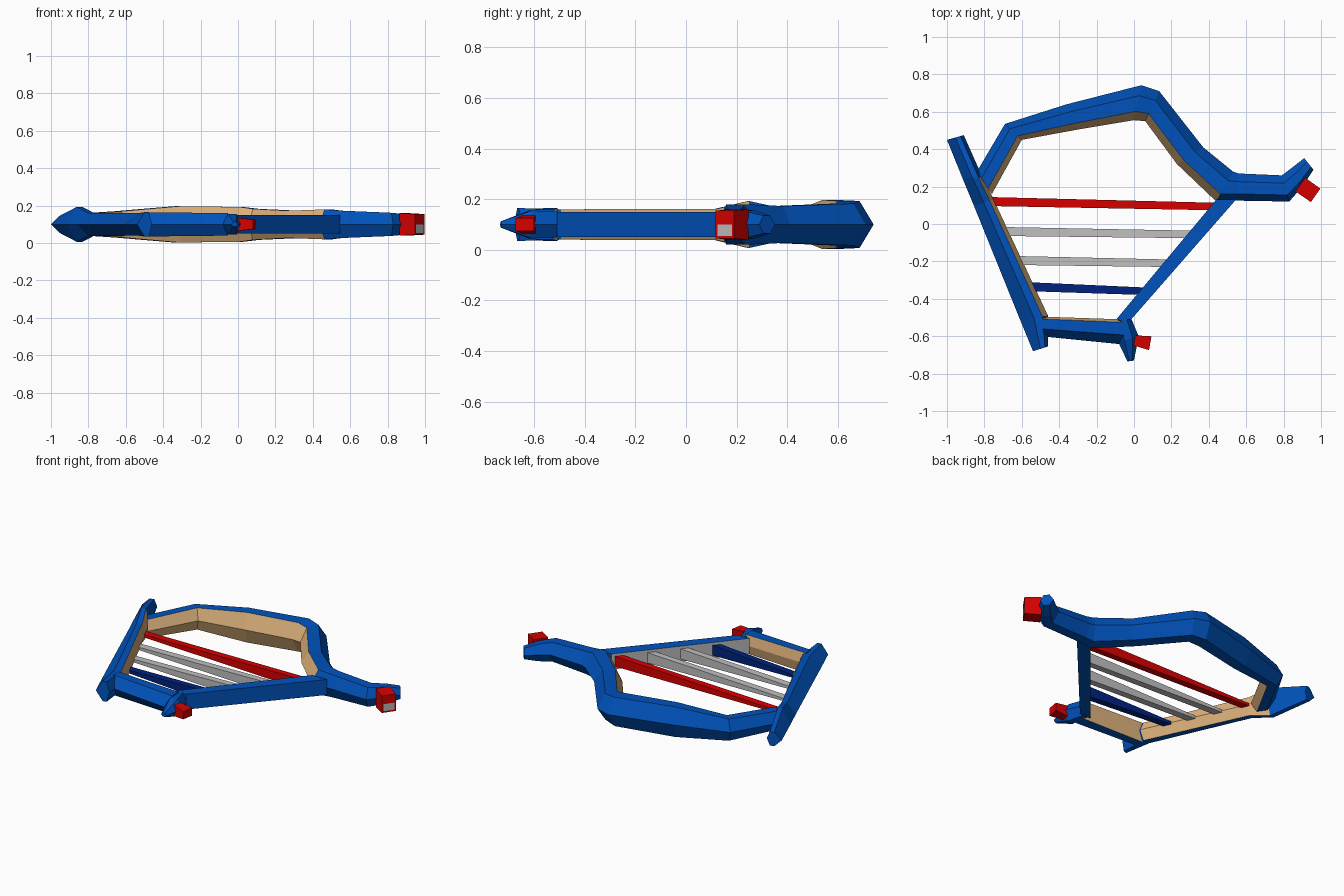
import bpy, bmesh, math
from mathutils import Vector

if "Cube" in bpy.data.objects:
    bpy.data.objects.remove(bpy.data.objects["Cube"])

ZC = 0.1  # mid-plane height


def mat(name, r, g, b):
    m = bpy.data.materials.new(name)
    m.diffuse_color = (r, g, b, 1)
    m.use_nodes = True
    m.node_tree.nodes["Principled BSDF"].inputs["Base Color"].default_value = m.diffuse_color
    return m


BLUE = mat("blue", 0.0, 0.085, 0.5)
TAN = mat("tan", 0.72, 0.44, 0.2)
RED = mat("red", 0.68, 0.0, 0.0)
GREY = mat("grey", 0.52, 0.52, 0.52)
NAVY = mat("navy", 0.0, 0.016, 0.21)


def hexagon(f, g):
    return [(0, 0), (f, 1), (g, 1), (1, 0), (g, -1), (f, -1)]


BOX = [(0, 1), (1, 1), (1, -1), (0, -1)]


def loft(name, stations, profile, mats, inner=(), segs=()):
    """Stations are (outer x, y, inner x, y, half height); the profile is
    (fraction across, height factor). Inner sides get the second material."""
    bm = bmesh.new()
    rings = []
    for ox, oy, ix, iy, h in stations:
        rings.append([bm.verts.new((ox + (ix - ox) * t, oy + (iy - oy) * t, ZC + h * s))
                      for t, s in profile])
    n = len(profile)
    for i in range(len(rings) - 1):
        for k in range(n):
            a, b = rings[i], rings[i + 1]
            f = bm.faces.new((a[k], a[(k + 1) % n], b[(k + 1) % n], b[k]))
            f.material_index = 1 if (k in inner and i in segs) else 0
    bm.faces.new(rings[0])
    bm.faces.new(rings[-1])
    bmesh.ops.recalc_face_normals(bm, faces=bm.faces)
    me = bpy.data.meshes.new(name)
    bm.to_mesh(me)
    bm.free()
    for m in mats:
        me.materials.append(m)
    ob = bpy.data.objects.new(name, me)
    bpy.context.collection.objects.link(ob)
    return ob


# Curved neck with a tan inner side, running on into the side handle
loft("curved_neck", [
    (-0.84, 0.28, -0.76, 0.16, 0.06),
    (-0.69, 0.535, -0.60, 0.45, 0.07),
    (-0.36, 0.64, -0.30, 0.505, 0.097),
    (0.04, 0.742, 0.0, 0.555, 0.093),
    (0.135, 0.71, 0.06, 0.55, 0.083),
    (0.37, 0.41, 0.23, 0.32, 0.073),
    (0.53, 0.28, 0.44, 0.12, 0.08),
    (0.56, 0.27, 0.55, 0.125, 0.073),
    (0.79, 0.26, 0.83, 0.12, 0.062),
    (0.85, 0.305, 0.90, 0.20, 0.055),
    (0.91, 0.352, 0.96, 0.29, 0.035),
], hexagon(0.3, 0.75), [BLUE, TAN], (2, 3), range(6))

# Straight pillar on the left
loft("pillar", [
    (-1.0, 0.45, -0.91, 0.475, 0.045),
    (-0.915, 0.24, -0.81, 0.25, 0.093),
    (-0.857, 0.1, -0.75, 0.13, 0.062),
    (-0.61, -0.51, -0.46, -0.49, 0.06),
    (-0.54, -0.68, -0.46, -0.655, 0.065),
], hexagon(0.5, 0.8), [BLUE, TAN], (2, 3), (1, 2))

# Bottom rail and its pointed foot
loft("bottom_rail", [
    (-0.50, -0.60, -0.50, -0.495, 0.065),
    (-0.05, -0.645, -0.06, -0.51, 0.06),
], hexagon(0.38, 0.88), [BLUE, TAN], (2, 3), (0,))
loft("pointed_foot", [
    (-0.095, -0.515, -0.015, -0.505, 0.052),
    (-0.085, -0.63, 0.025, -0.60, 0.055),
    (-0.035, -0.735, 0.0, -0.73, 0.012),
], hexagon(0.3, 0.7), [BLUE])

# Diagonal sounding bar with a grey inner face
loft("diagonal_bar", [
    (0.545, 0.13, 0.44, 0.13, 0.05),
    (-0.015, -0.51, -0.095, -0.51, 0.05),
], BOX, [BLUE, GREY], (1,), (0,))

# Strings, tapering in depth towards the pillar
for i, (x0, y0, x1, y1, m) in enumerate([
        (-0.77, 0.12, 0.46, 0.093, RED),
        (-0.71, -0.04, 0.33, -0.056, GREY),
        (-0.64, -0.195, 0.20, -0.21, GREY),
        (-0.57, -0.335, 0.07, -0.36, NAVY)]):
    loft(f"string_{i + 1}", [
        (x0, y0 - 0.024, x0, y0 + 0.024, 0.008),
        (x1, y1 - 0.02, x1, y1 + 0.02, 0.034),
    ], BOX, [m])


def cap(name, cx, cy, deg, length, w0, w1, h0, h1, hollow):
    """End block on a handle; a hollow one has a grey-floored notch."""
    d = Vector((math.cos(math.radians(deg)), math.sin(math.radians(deg))))
    s = Vector((-d.y, d.x))
    st = []
    for t, w, h in ((-0.5, w0, h0), (0.5, w1, h1)):
        c = Vector((cx, cy)) + d * length * t
        a, b = c - s * w / 2, c + s * w / 2
        st.append((a.x, a.y, b.x, b.y, h))
    ob = loft(name, st, BOX, [RED, GREY])
    if hollow:
        bm = bmesh.new()
        bm.from_mesh(ob.data)
        end = max(bm.faces, key=lambda f: f.normal.xy.dot(d))
        bmesh.ops.inset_region(bm, faces=[end], thickness=0.014)
        # split the inset into an upper red and a lower grey half
        side = [e for e in end.edges if abs(e.verts[0].co.z - e.verts[1].co.z) > 0.02]
        bmesh.ops.subdivide_edges(bm, edges=side, cuts=1)
        for f in bm.faces:
            c = f.calc_center_median()
            if f.normal.xy.dot(d) > 0.9 and len(f.verts) == 4 and c.z < ZC \
                    and c.z > ZC - h1 + 0.016:
                f.material_index = 1
        bm.to_mesh(ob.data)
        bm.free()


# Red end caps on the side handle and the foot
cap("handle_cap", 0.93, 0.182, -35, 0.1, 0.09, 0.088, 0.06, 0.055, True)
cap("foot_cap", 0.045, -0.63, -10, 0.085, 0.055, 0.075, 0.035, 0.025, False)
